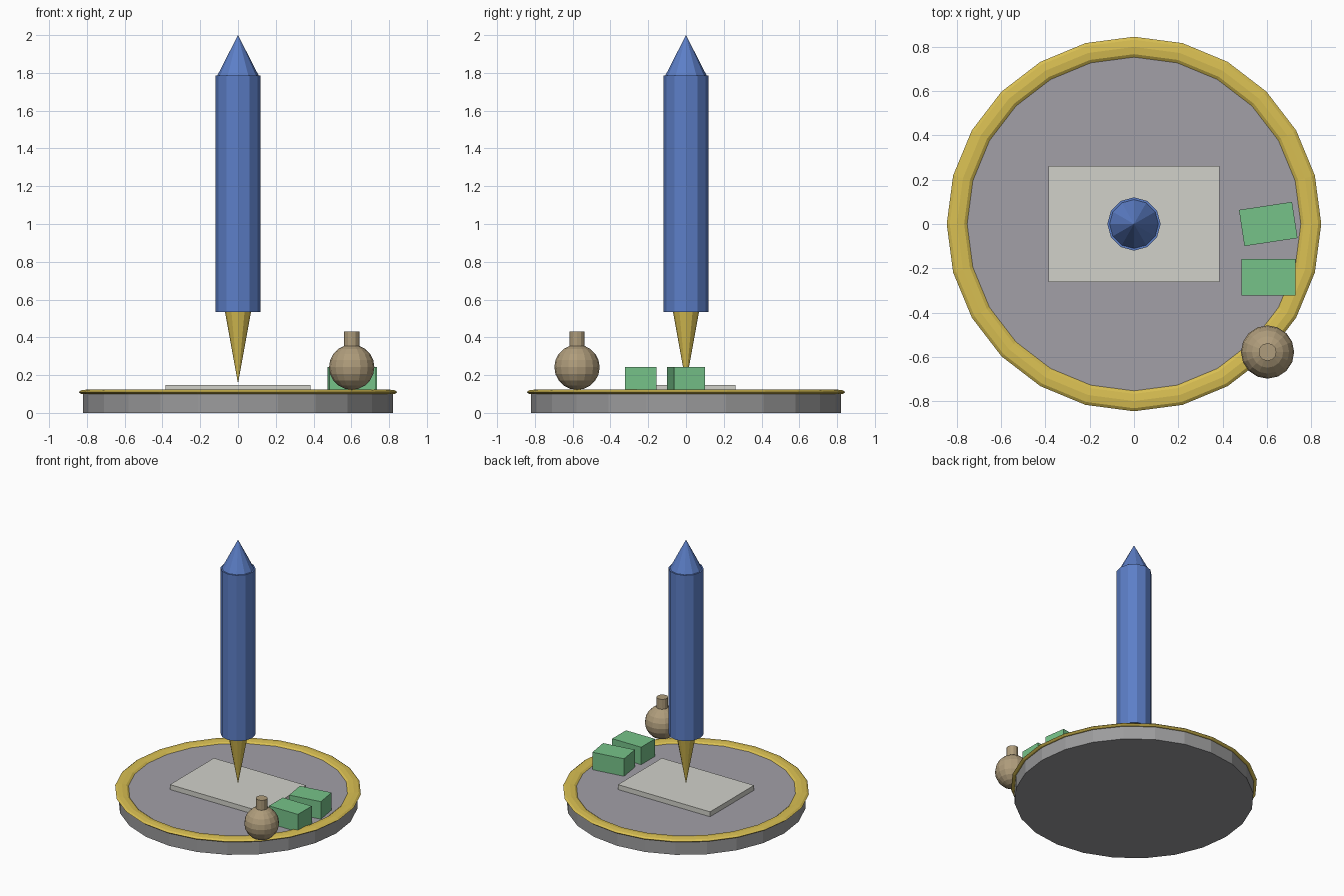
import bpy
from math import radians

cube = bpy.data.objects.get("Cube")
if cube:
    bpy.data.objects.remove(cube, do_unlink=True)


def material(name, *rgb):
    m = bpy.data.materials.new(name)
    m.use_nodes = True
    m.diffuse_color = (*rgb, 1)
    m.node_tree.nodes["Principled BSDF"].inputs["Base Color"].default_value = (*rgb, 1)
    return m


stone = material("grey_stone", 0.33, 0.33, 0.335)
slate = material("lilac_grey", 0.36, 0.35, 0.39)
gold = material("gold", 0.69, 0.52, 0.085)
blue = material("blue", 0.107, 0.21, 0.57)
paper_white = material("paper_white", 0.64, 0.64, 0.59)
green = material("green", 0.18, 0.54, 0.25)
clay = material("clay", 0.43, 0.335, 0.2)


def finish(name, mat):
    ob = bpy.context.object
    ob.name = name
    ob.data.materials.append(mat)
    return ob


def tapered(name, mat, sides, r_low, r_high, z_low, z_high, x=0, y=0):
    """Upright cylinder or cone between two heights, with a corner on the +x axis."""
    bpy.ops.mesh.primitive_cone_add(
        vertices=sides, radius1=r_low, radius2=r_high, depth=z_high - z_low,
        location=(x, y, (z_low + z_high) / 2))
    return finish(name, mat)


def box(name, mat, size, location, turn=0):
    bpy.ops.mesh.primitive_cube_add(size=1, location=location, rotation=(0, 0, radians(turn)))
    bpy.context.object.scale = size
    return finish(name, mat)


# Round base with a tinted top
base = tapered("base", stone, 24, 0.82, 0.82, 0, 0.11)
base.data.materials.append(slate)
for face in base.data.polygons:
    face.material_index = int(face.normal.z > 0.5)

# Flattened gold rim
bpy.ops.mesh.primitive_torus_add(
    major_radius=0.798, minor_radius=0.046, major_segments=24, minor_segments=8,
    location=(0, 0, 0.11))
bpy.context.object.scale.z = 0.3
finish("rim", gold)

# Sheet lying in the middle
box("paper", paper_white, (0.77, 0.525, 0.037), (0, 0, 0.1285))

# Upright pen
tapered("pen_nib", gold, 12, 0, 0.07, 0.155, 0.54)
tapered("pen_body", blue, 12, 0.12, 0.12, 0.533, 1.785)
tapered("pen_cap", blue, 12, 0.11, 0, 1.785, 2.0)

# Green blocks by the rim
box("straight_block", green, (0.242, 0.165, 0.132), (0.606, -0.24, 0.176))
box("turned_block", green, (0.242, 0.165, 0.132), (0.605, 0, 0.176), 8.6)

# Ink pot
bpy.ops.mesh.primitive_uv_sphere_add(
    segments=16, ring_count=10, radius=0.12, location=(0.602, -0.577, 0.242))
finish("ink_pot", clay)
tapered("ink_pot_neck", clay, 12, 0.04, 0.04, 0.34, 0.43, 0.602, -0.577)
